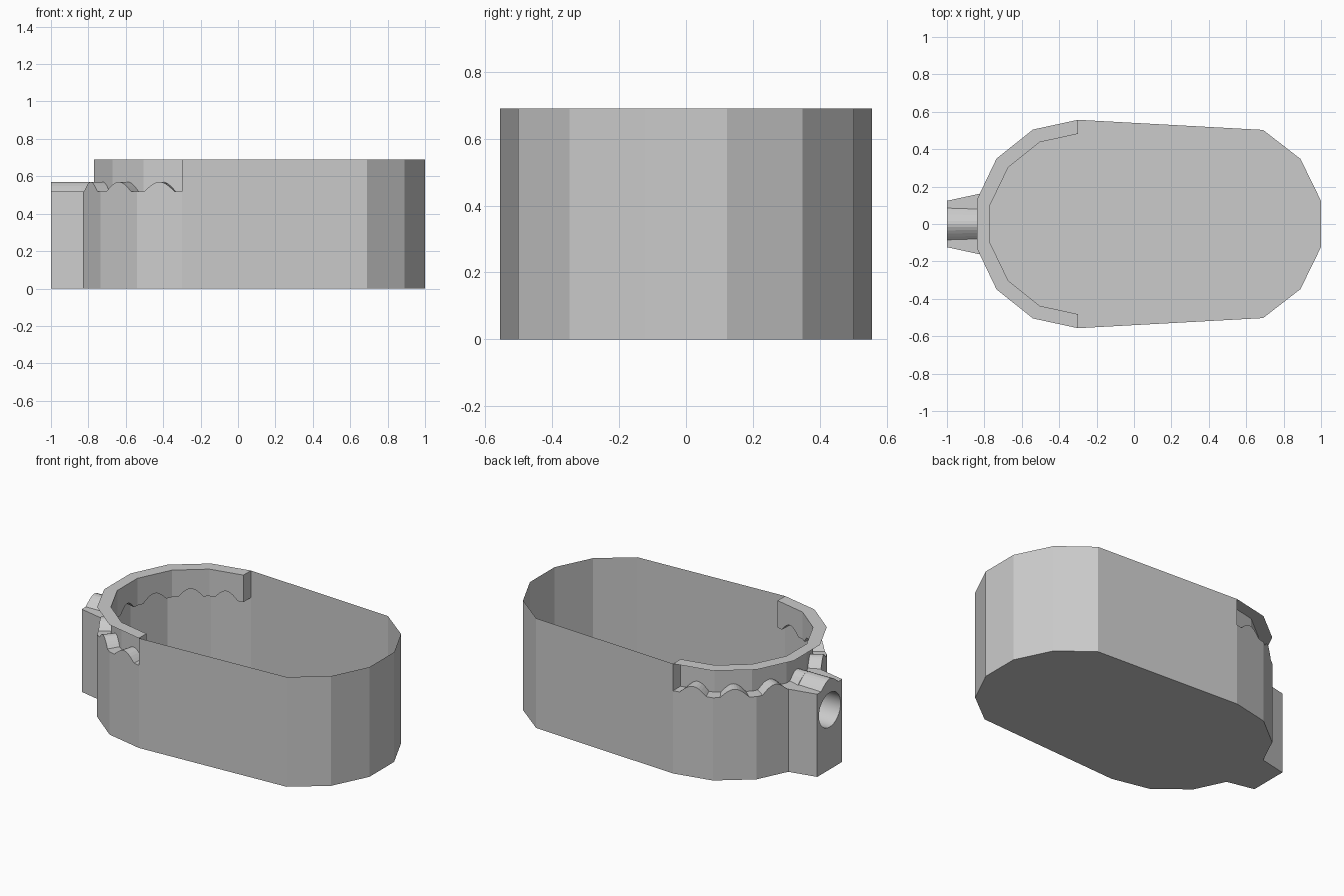
import bpy, bmesh, math

if "Cube" in bpy.data.objects:
    bpy.data.objects.remove(bpy.data.objects["Cube"])

H, LEDGE, BUMP, HALF = 0.69, 0.52, 0.05, 0.082
N = 10

def finish(bm, name):
    bmesh.ops.remove_doubles(bm, verts=bm.verts, dist=1e-4)
    bmesh.ops.recalc_face_normals(bm, faces=bm.faces)
    me = bpy.data.meshes.new(name)
    bm.to_mesh(me)
    bm.free()
    ob = bpy.data.objects.new(name, me)
    bpy.context.collection.objects.link(ob)
    return ob

def face(bm, pts):
    return bm.faces.new([bm.verts.new(p) for p in pts])

def mirrored(half):
    return half + [(x, -y) for x, y in reversed(half)]

# Plan outlines, running from +y round to -y
outer = mirrored([(-0.3, 0.557), (-0.54, 0.505), (-0.735, 0.35), (-0.84, 0.13)])
inner = mirrored([(-0.3, 0.482), (-0.505, 0.437), (-0.672, 0.303), (-0.77, 0.1)])
right = mirrored([(0.69, 0.503), (0.89, 0.348), (1.0, 0.123)])
right.reverse()

# One rounded bump: (offset -1..1, height)
bump = [(-1 + 2 * i / N, LEDGE + BUMP * math.cos(math.pi / 2 * (-1 + 2 * i / N)))
        for i in range(N + 1)]

def lerp(a, b, t):
    return (a[0] + (b[0] - a[0]) * t, a[1] + (b[1] - a[1]) * t)

def wave(a, b):
    half = HALF / math.dist(outer[0], outer[1])
    ts = [(0, LEDGE)] + [(0.5 + u * half, z) for u, z in bump] + [(1, LEDGE)]
    return [(*lerp(a, b, t), z) for t, z in ts]

# Open body: floor and full height walls
bm = bmesh.new()
face(bm, [(x, y, 0) for x, y in outer + right])
full = [outer[-1]] + right + [outer[0]]
for a, b in zip(full, full[1:]):
    face(bm, [(*a, 0), (*b, 0), (*b, H), (*a, H)])

# Scalloped groove: lower wall, wavy ledge, inner wall, thin top flange
for i in range(len(outer) - 1):
    a, b, c, d = outer[i], outer[i + 1], inner[i], inner[i + 1]
    wo, wi = wave(a, b), wave(c, d)
    face(bm, [(*a, 0)] + wo + [(*b, 0)])
    face(bm, [(*c, H)] + wi + [(*d, H)])
    for j in range(len(wo) - 1):
        face(bm, [wo[j], wo[j + 1], wi[j + 1], wi[j]])
    face(bm, [(*a, H), (*b, H), (*d, H), (*c, H)])

# Groove end walls
for k in (0, -1):
    o, i = outer[k], inner[k]
    face(bm, [(*o, LEDGE), (*i, LEDGE), (*i, H), (*o, H)])
finish(bm, "body_shell")

# Front lug with ridge on top
bm = bmesh.new()
def section(x_mid, x_edge, w, half):
    return ([(x_edge, -w, 0), (x_edge, -w, LEDGE)]
            + [(x_mid, u * half, z) for u, z in bump]
            + [(x_edge, w, LEDGE), (x_edge, w, 0)])
front = section(-1.0, -1.0, 0.124, 0.085)
back = section(-0.84, -0.825, 0.162, 0.08)
n = len(front)
for i in range(n):
    j = (i + 1) % n
    face(bm, [front[i], front[j], back[j], back[i]])

# Round hole in the lug's end face
S = 32
def ring(x):
    return [(x, 0.108 * math.cos(2 * math.pi * k / S),
             0.375 + 0.108 * math.sin(2 * math.pi * k / S)) for k in range(S)]
r0, r1 = ring(-1.0), ring(-0.84)
hole = [face(bm, [r0[k], r0[(k + 1) % S], r1[(k + 1) % S], r1[k]]) for k in range(S)]
for f in hole:
    f.smooth = True
bmesh.ops.remove_doubles(bm, verts=bm.verts, dist=1e-4)
rim = [e for e in bm.edges if all(abs(v.co.x + 1) < 1e-4 for v in e.verts)]
bmesh.ops.triangle_fill(bm, edges=rim, use_beauty=True, normal=(-1, 0, 0))
finish(bm, "front_lug")
